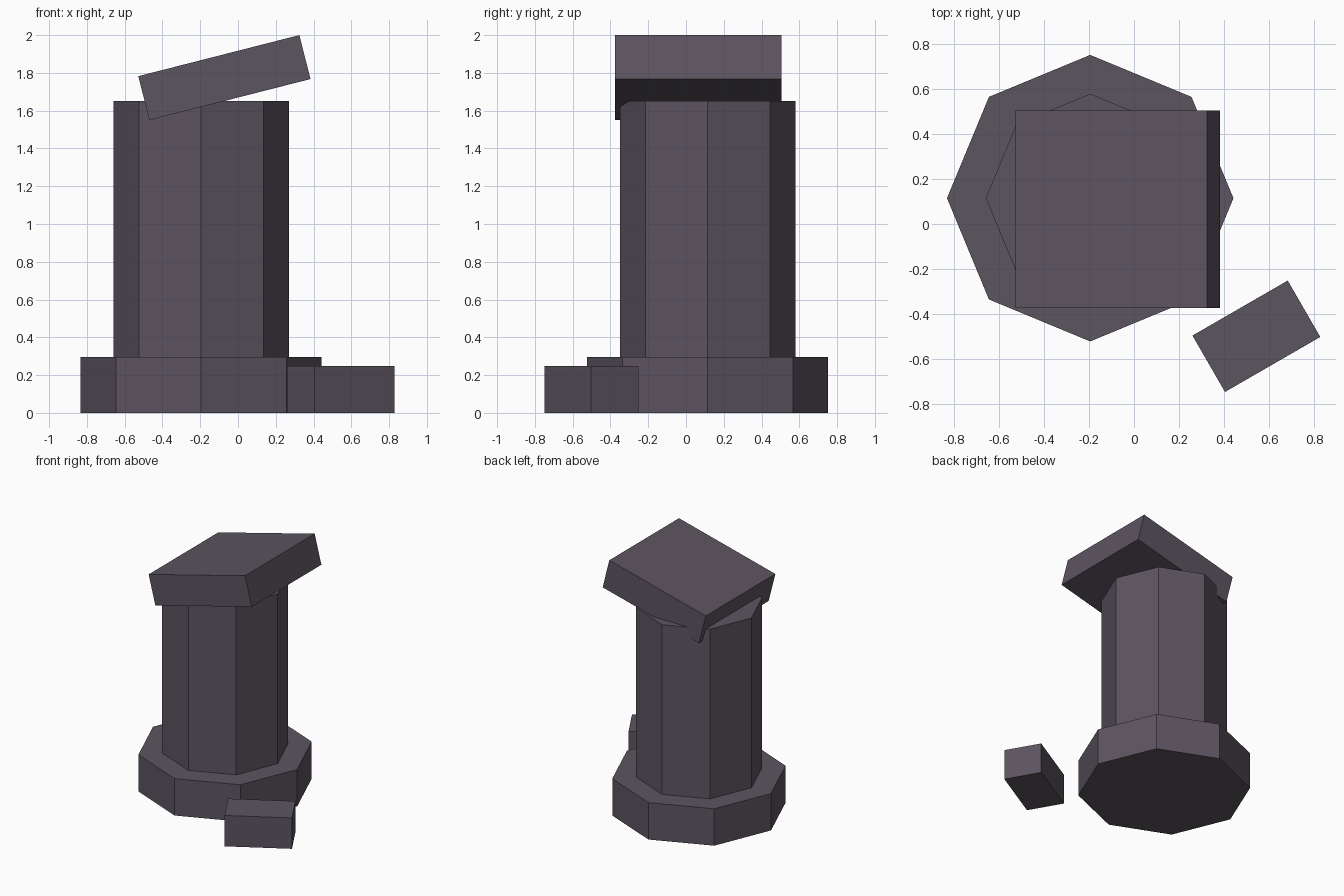
import bpy
from math import radians

cube = bpy.data.objects.get("Cube")
if cube:
    bpy.data.objects.remove(cube, do_unlink=True)

# Single dull purple-grey stone
stone = bpy.data.materials.new("purple_grey_stone")
stone.use_nodes = True
colour = (0.108, 0.089, 0.117, 1.0)
stone.diffuse_color = colour
bsdf = next(n for n in stone.node_tree.nodes if n.type == "BSDF_PRINCIPLED")
bsdf.inputs["Base Color"].default_value = colour
bsdf.inputs["Roughness"].default_value = 0.9

CENTRE_X, CENTRE_Y = -0.195, 0.115


def finish(name):
    obj = bpy.context.object
    obj.name = obj.data.name = name
    obj.data.materials.append(stone)
    return obj


def octagon(name, radius, bottom, top):
    bpy.ops.mesh.primitive_cylinder_add(
        vertices=8, radius=radius, depth=top - bottom,
        location=(CENTRE_X, CENTRE_Y, (bottom + top) / 2))
    return finish(name)


def block(name, size, location, rotation):
    bpy.ops.mesh.primitive_cube_add(size=1, location=location, rotation=rotation)
    obj = finish(name)
    obj.scale = size
    return obj


# Pillar: wide plinth and narrower shaft
octagon("plinth", 0.638, 0, 0.295)
octagon("shaft", 0.465, 0.295, 1.652)

# Capital slab, slipped and tilted up towards +x
block("tilted_capital", (0.88, 0.88, 0.24), (-0.072, 0.065, 1.775), (0, radians(-14.3), 0))

# Fallen block on the ground
block("fallen_block", (0.49, 0.29, 0.247), (0.545, -0.5, 0.1235), (0, 0, radians(30)))
